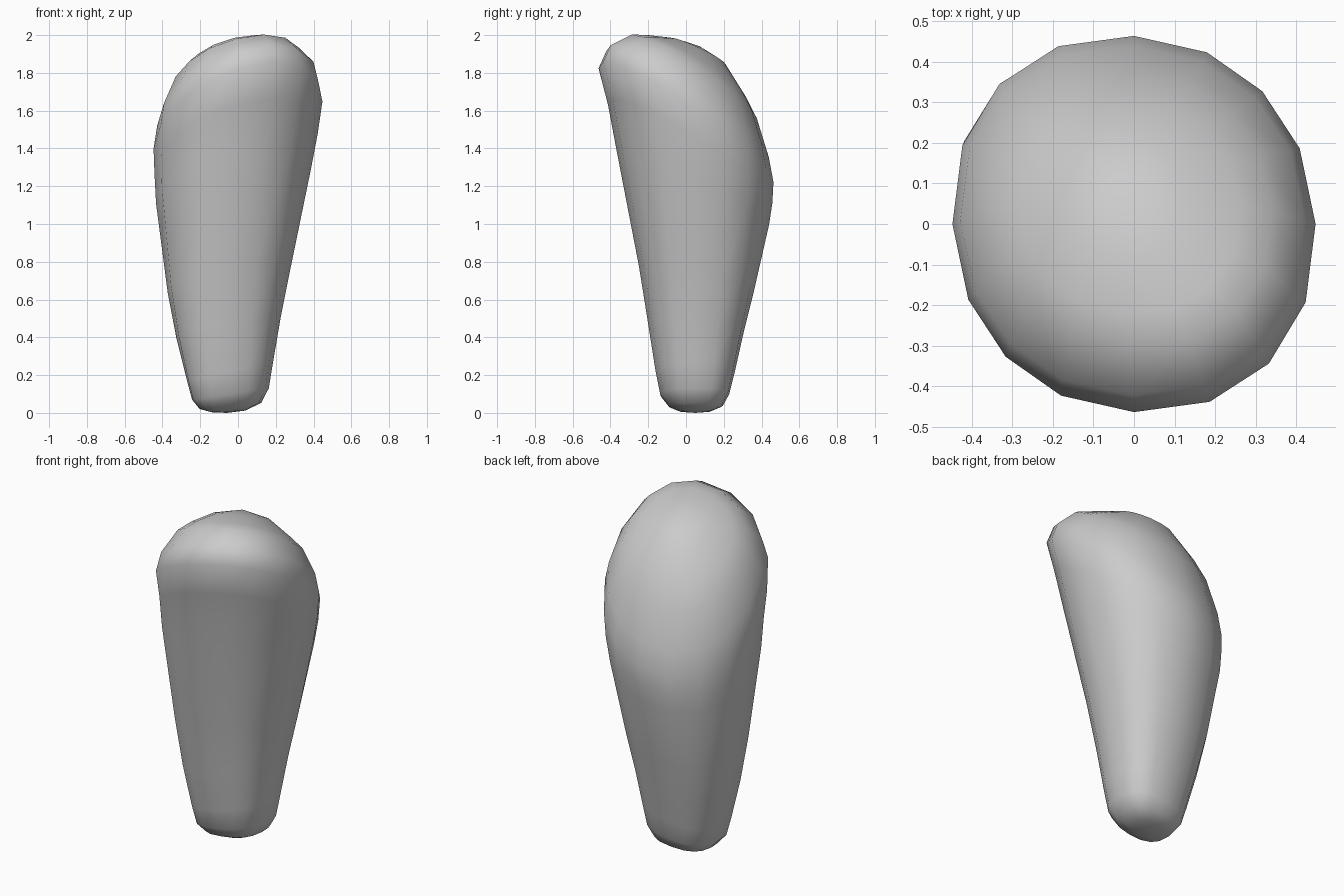
import bpy
import bmesh
from math import cos, sin, pi, copysign

SIDES = 16

# Tilted cross-sections from bottom to top:
# centre x, y, z, half-width x, half-width y, tilt along x, tilt along y
SECTIONS = [
    (-.05, .05, .008, .09, .08, .05, 0),
    (-.04, .052, .037, .163, .143, .1, 0),
    (-.04, .046, .1, .203, .183, .15, 0),
    (-.043, .049, .22, .228, .21, .2, 0),
    (-.05, .052, .45, .276, .253, .2, -.1),
    (-.047, .053, .7, .325, .302, .2, -.25),
    (-.024, .035, 1.2, .41, .405, .22, -.5),
    (-.01, .022, 1.37, .432, .435, .25, -.6),
    (0, 0, 1.523, .447, .463, .28, -.65),
    (-.003, .008, 1.635, .425, .43, .27, -.65),
    (-.01, .035, 1.77, .35, .34, .23, -.62),
    (-.015, .047, 1.83, .275, .27, .2, -.58),
    (-.02, .06, 1.912, .15, .15, .17, -.45),
]
BOTTOM_POLE = (-.06, .05, 0)
TOP_POLE = (-.02, .07, 1.942)


def make_material(name, colour):
    material = bpy.data.materials.new(name)
    material.use_nodes = True
    material.diffuse_color = colour
    shader = material.node_tree.nodes["Principled BSDF"]
    shader.inputs["Base Color"].default_value = colour
    return material


def signed_power(value, exponent):
    return copysign(abs(value) ** exponent, value)


def add_section(bm, section):
    """One rounded ring, squarer near the bottom and skewed with height."""
    cx, cy, cz, rx, ry, tilt_x, tilt_y = section
    height = min(cz / 1.5, 1)
    exponent = 2 / (2.65 - .5 * height)
    skew = .05 - .075 * height
    ring = []
    for i in range(SIDES):
        angle = 2 * pi * i / SIDES
        stretch = 1 + skew * sin(2 * angle)
        dx = rx * stretch * signed_power(cos(angle), exponent)
        dy = ry * stretch * signed_power(sin(angle), exponent)
        dz = tilt_x * dx + tilt_y * dy
        ring.append(bm.verts.new((cx + dx, cy + dy, cz + dz)))
    return ring


def build_body(name, material):
    bm = bmesh.new()
    rings = [add_section(bm, section) for section in SECTIONS]
    bottom = bm.verts.new(BOTTOM_POLE)
    top = bm.verts.new(TOP_POLE)

    # Side walls, then the rounded bottom and the slanted dome
    for i in range(SIDES):
        j = (i + 1) % SIDES
        for low, high in zip(rings, rings[1:]):
            bm.faces.new((low[i], low[j], high[j], high[i]))
        bm.faces.new((bottom, rings[0][j], rings[0][i]))
        bm.faces.new((top, rings[-1][i], rings[-1][j]))

    bmesh.ops.recalc_face_normals(bm, faces=bm.faces[:])
    for face in bm.faces:
        face.smooth = True
    mesh = bpy.data.meshes.new(name)
    bm.to_mesh(mesh)
    bm.free()
    mesh.materials.append(material)
    body = bpy.data.objects.new(name, mesh)
    bpy.context.collection.objects.link(body)
    return body


default_cube = bpy.data.objects.get("Cube")
if default_cube:
    bpy.data.objects.remove(default_cube, do_unlink=True)

# Single tapered, rounded body
grey = make_material("light grey", (.6, .6, .6, 1))
build_body("tapered_body", grey)
